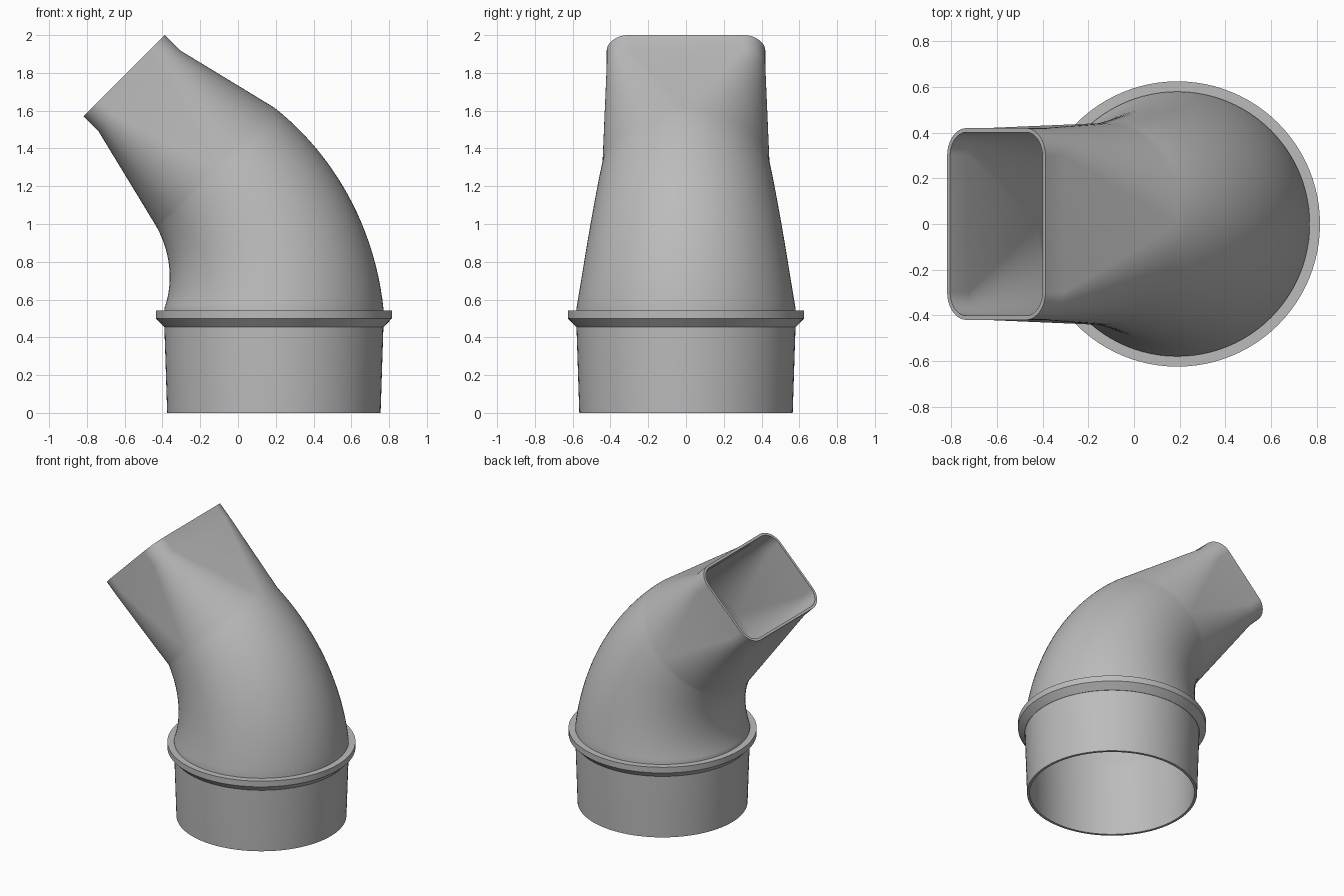
import bpy, bmesh
from math import sin, cos, pi, radians

if "Cube" in bpy.data.objects:
    bpy.data.objects.remove(bpy.data.objects["Cube"])

grey = bpy.data.materials.new("plain grey")
colour = (0.5, 0.5, 0.5, 1)
grey.use_nodes = True
grey.diffuse_color = colour
grey.node_tree.nodes["Principled BSDF"].inputs["Base Color"].default_value = colour

BASE_X, WALL, STEPS = 0.19, 0.018, 24
BEND, BEND_Z, ANGLE = 1.06, 0.553, radians(45)


def section(x, z, tilt, hu, hv, r):
    """Rounded rectangle (a circle when hu = hv = r) tilted about the y axis."""
    points = []
    for quarter in range(4):
        su = 1 if quarter in (0, 3) else -1
        sv = 1 if quarter < 2 else -1
        for i in range(STEPS + 1):
            a = (quarter + i / STEPS) * pi / 2
            u = su * (hu - r) + r * cos(a)
            v = sv * (hv - r) + r * sin(a)
            points.append((x + u * cos(tilt), v, z + u * sin(tilt)))
    return points


def loft(name, rings):
    """Skin a closed loop of sections."""
    bm = bmesh.new()
    loops = [[bm.verts.new(p) for p in ring] for ring in rings]
    n = len(loops[0])
    for k, lower in enumerate(loops):
        upper = loops[(k + 1) % len(loops)]
        for i in range(n):
            j = (i + 1) % n
            bm.faces.new((lower[i], lower[j], upper[j], upper[i]))
    bmesh.ops.remove_doubles(bm, verts=bm.verts, dist=0.0001)
    bmesh.ops.recalc_face_normals(bm, faces=bm.faces)
    mesh = bpy.data.meshes.new(name)
    bm.to_mesh(mesh)
    bm.free()
    mesh.materials.append(grey)
    obj = bpy.data.objects.new(name, mesh)
    bpy.context.collection.objects.link(obj)
    bpy.ops.object.select_all(action="DESELECT")
    obj.select_set(True)
    bpy.context.view_layer.objects.active = obj
    bpy.ops.object.shade_smooth_by_angle(angle=radians(30))


def circle(z, r):
    return section(BASE_X, z, 0, r, r, r)


def wall(inset):
    """Sections of one skin of the duct, from the socket to the outlet."""
    rings = [circle(0, 0.565 - inset), circle(0.46, 0.58 - inset)]
    # tapering elbow
    for i in range(25):
        t = i / 24
        a = ANGLE * t
        r = 0.58 - 0.137 * t - inset
        x, z = BASE_X - BEND * (1 - cos(a)), BEND_Z + BEND * sin(a)
        rings.append(section(x, z, a, r, r, r))
    # round to rectangular transition, then the straight outlet
    for along in (0.57, 0.683):
        rings.append(section(x - along * sin(ANGLE), z + along * cos(ANGLE), ANGLE,
                             0.304 - inset, 0.42 - inset, 0.12 - inset))
    return rings


# Hollow duct: socket, elbow and outlet
loft("duct_body", wall(0) + wall(WALL)[::-1])

# Stop collar with a chamfered underside
loft("stop_collar", [circle(0.455, 0.575), circle(0.455, 0.582), circle(0.5, 0.625),
                     circle(0.542, 0.625), circle(0.542, 0.575)])
